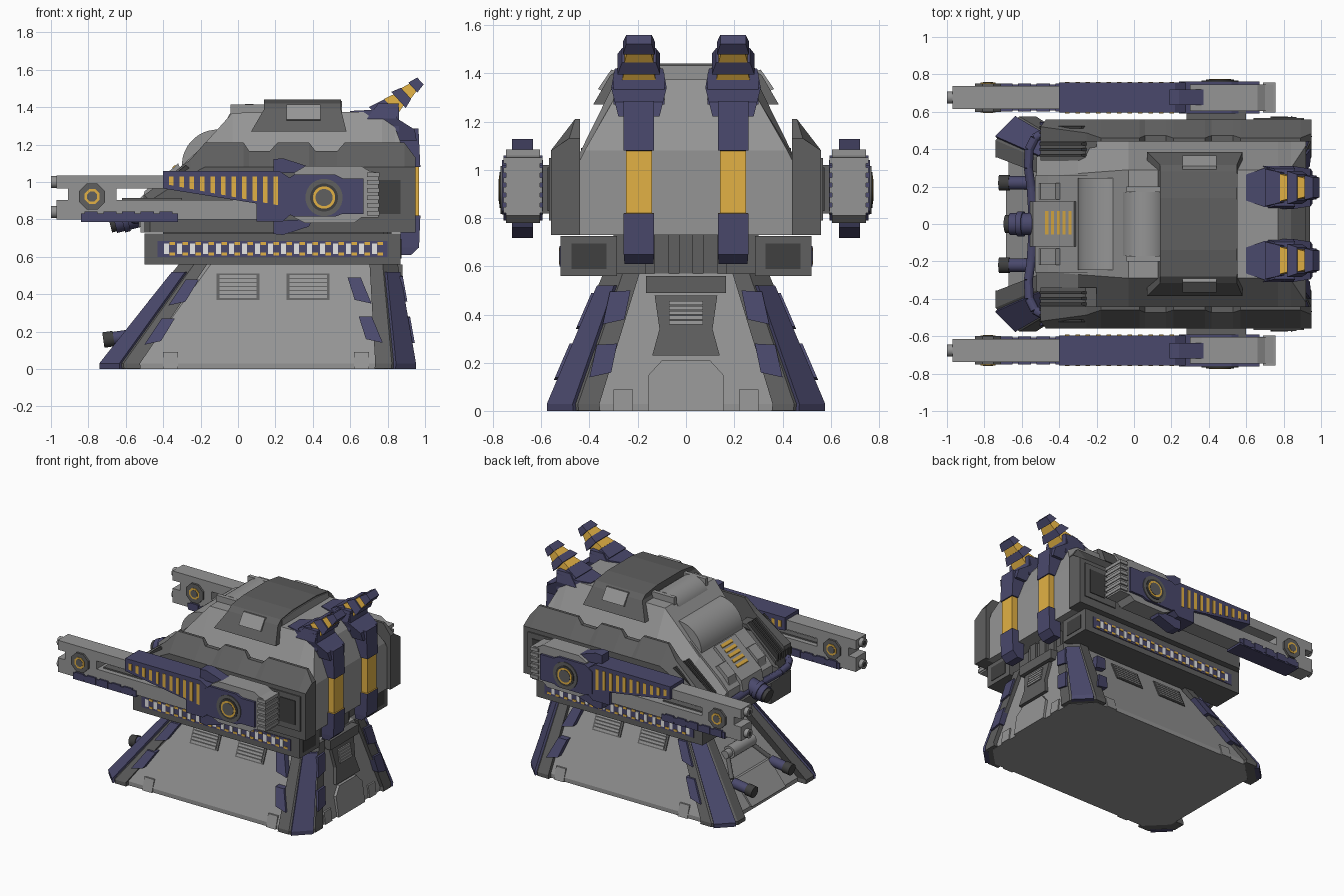
import bpy, bmesh, math
from mathutils import Vector

if "Cube" in bpy.data.objects:
    bpy.data.objects.remove(bpy.data.objects["Cube"])

def material(name, r, g, b):
    m = bpy.data.materials.new(name)
    m.diffuse_color = (r, g, b, 1)
    m.use_nodes = True
    m.node_tree.nodes["Principled BSDF"].inputs["Base Color"].default_value = m.diffuse_color
    return m

LIGHT = material("light_grey", .30, .30, .30)
DARK = material("dark_grey", .115, .115, .115)
BLACK = material("charcoal", .05, .05, .05)
BLUE = material("navy_blue", .068, .066, .15)
GOLD = material("amber", .76, .44, .058)
WHITE = material("pale_white", 1, 1, 1)

# ---- helpers: everything is built in world space, 'm' mirrors across y ----
def loft(name, rings, mats, m=False, smooth=False):
    bm = bmesh.new()
    mats = mats if isinstance(mats, list) else [mats]
    vs = [[bm.verts.new(p) for p in r] for r in rings]
    n = len(rings[0])
    slots = list(dict.fromkeys(mats))
    for k in range(len(vs) - 1):
        for i in range(n):
            f = bm.faces.new((vs[k][i], vs[k][(i+1) % n], vs[k+1][(i+1) % n], vs[k+1][i]))
            f.material_index = slots.index(mats[k % len(mats)])
    bm.faces.new(vs[0][::-1]).material_index = slots.index(mats[0])
    bm.faces.new(vs[-1]).material_index = slots.index(mats[(len(vs) - 2) % len(mats)])
    bmesh.ops.recalc_face_normals(bm, faces=bm.faces)
    me = bpy.data.meshes.new(name)
    bm.to_mesh(me)
    bm.free()
    for s in slots:
        me.materials.append(s)
    ob = bpy.data.objects.new(name, me)
    bpy.context.collection.objects.link(ob)
    if m:
        mod = ob.modifiers.new("mirror", 'MIRROR')
        mod.use_axis = (False, True, False)
    if smooth:
        bpy.context.view_layer.objects.active = ob
        ob.select_set(True)
        bpy.ops.object.shade_smooth_by_angle()
        ob.select_set(False)
    return ob

def prism(name, pts, y0, y1, mat, m=False):          # x-z outline pulled along y
    return loft(name, [[(x, y, z) for x, z in pts] for y in (y0, y1)], mat, m)

def rect(u0, u1, z0, z1): return [(u0, z0), (u1, z0), (u1, z1), (u0, z1)]

def box(name, x0, x1, y0, y1, z0, z1, mat, m=False):
    return prism(name, rect(x0, x1, z0, z1), y0, y1, mat, m)

def cyl(name, a, b, r, mat, m=False, n=20):
    a, b = Vector(a), Vector(b)
    q = (b - a).to_track_quat('Z', 'Y')
    ring = lambda c: [c + q @ Vector((r * math.cos(t), r * math.sin(t), 0))
                      for t in (2 * math.pi * (i + .5) / n for i in range(n))]
    return loft(name, [ring(a), ring(b)], mat, m, n > 10)

# sloping faces of the pedestal as functions of height
def fy(z): return .575 - .43 * max(z - .03, 0)
def fr(z): return .95 - .18 * max(z - .03, 0)
def fl(z): return -.74 + .8 * max(z - .03, 0)

def plate(name, pts, face, mat, d0, d1, m=False):    # plate lying on a pedestal face
    put = {'y': lambda u, z, d: (u, fy(z) + d, z), 'r': lambda u, z, d: (fr(z) + d, u, z),
           'l': lambda u, z, d: (fl(z) - d, u, z)}[face]
    return loft(name, [[put(u, z, d) for u, z in pts] for d in (d0, d1)], mat, m)

# ---- pedestal ----
def octa(z, i, il, c):
    x0, x1, y = fl(z) + il, fr(z) - i, fy(z) - i
    return [(x0+c, -y, z), (x1-c, -y, z), (x1, -y+c, z), (x1, y-c, z),
            (x1-c, y, z), (x0+c, y, z), (x0, y-c, z), (x0, -y+c, z)]
loft("pedestal_body", [octa(0, .03, .07, .14), octa(.03, .03, .07, .14), octa(.57, .03, .08, .09)], LIGHT)
for tag, f, s in (("left", fl, 1), ("right", fr, -1)):
    def leg(z):
        t = z / .57
        c, w, x, y = .13 - .05*t, .22 - .07*t, f(z), fy(z)
        lift = .002 if z == 0 else z                  # keeps the underside of the body on top
        return [(x+s*w, y, lift), (x+s*c, y, lift), (x, y-c, lift), (x, y-w, lift), (x+s*w, y-w, lift)]
    def strip(z):
        t = z / .57
        c, x, y, o = .13 - .05*t, f(z), fy(z), .012
        A, B = Vector((x+s*c*.92, y-c*.08, z)), Vector((x+s*c*.08, y-c*.92, z))
        d = Vector((-s*o, o, 0))
        return [A + d, B + d, B - d, A - d]
    loft(tag + "_leg", [leg(z) for z in (0, .03, .57)], DARK, True)
    loft(tag + "_leg_armour", [strip(z) for z in (0, .03, .52)], BLUE, True)
for i, (x, z, k) in enumerate(((-.29, .41, .45), (-.42, .20, .45), (.65, .42, -.2), (.71, .21, -.2))):
    s = k / abs(k)
    plate(f"leg_tab_{i}", [(x-.05*s-.07*k, z-.07), (x+.04*s-.07*k, z-.05), (x+.05*s+.07*k, z+.07),
                           (x-.02*s+.07*k, z+.07)], 'y', BLUE, -.04, .015, True)
for i, (u, z) in enumerate(((.255, .43), (.31, .21))):
    plate(f"end_tab_{i}", [(u, z-.05), (u+.09, z-.07), (u+.06, z+.065), (u-.025, z+.07)], 'r', BLUE, -.04, .015, True)
for x in (0, .375):                                   # side vents
    plate("side_vent", rect(x-.115, x+.115, .37, .51), 'y', DARK, -.05, -.022, True)
    for i in range(6):
        plate("vent_slat", rect(x-.1, x+.1, .381+i*.021, .397+i*.021), 'y', LIGHT, -.03, -.014, True)
for x in (-.36, .66):
    plate("foot_block", rect(x-.04, x+.04, 0, .09), 'y', LIGHT, -.05, -.018, True)
# rear door and panel
plate("rear_door", [(-.155, 0), (.155, 0), (.155, .15), (.1, .21), (-.1, .21), (-.155, .15)], 'r', LIGHT, -.05, -.01)
plate("rear_panel", [(-.14, .23), (.14, .23), (.11, .34), (.13, .48), (-.13, .48), (-.11, .34)], 'r', DARK, -.05, -.005)
for i in range(5):
    plate("rear_slat", rect(-.07, .07, .36+i*.02, .376+i*.02), 'r', LIGHT, -.02, .005)
plate("rear_foot_block", rect(.22, .3, 0, .09), 'r', LIGHT, -.05, -.018, True)
# machinery on the sloping left deck
plate("deck_step", rect(-.2, .2, .03, .2), 'l', LIGHT, -.12, -.055)
cyl("deck_canister", (-.44, -.14, .34), (-.44, .12, .34), .045, LIGHT)
cyl("deck_canister_cap", (-.44, .12, .34), (-.44, .17, .34), .03, LIGHT)
cyl("deck_nozzle", (-.55, .22, .18), (-.69, .22, .16), .036, BLUE, True)
cyl("deck_nozzle_rim", (-.665, .22, .163), (-.72, .22, .155), .042, BLACK, True)
cyl("deck_hose", (-.53, .22, .2), (-.42, .12, .33), .018, DARK, True)

# ---- turntable and side rails ----
box("neck", -.08, .36, -.2, .2, .5, .76, DARK)
box("rear_column", .3, .8, -.17, .17, .48, .76, DARK)
box("rear_column_sill", .7, .88, -.165, .165, .49, .56, DARK)
for y in (-.1, 0, .1):
    box("column_rib", .78, .82, y-.03, y+.03, .56, .75, DARK)
box("turntable", -.4, .78, -.3, .3, .56, .75, DARK)
box("side_rail", -.5, .87, .285, .52, .56, .725, DARK, True)
box("rail_end_recess", .865, .874, .33, .475, .59, .695, BLACK, True)
box("rail_strip", -.43, .8, .515, .524, .6, .685, BLUE, True)
for i in range(17):
    x = -.36 + i * .0695
    box("rail_light", x-.036, x-.01, .52, .527, .615, .67, WHITE, True)
    box("rail_lamp_top", x-.006, x+.024, .52, .527, .663, .678, GOLD, True)
    box("rail_lamp_low", x-.006, x+.024, .52, .527, .607, .622, GOLD, True)

# ---- hull ----
def sec(x, w, zm, wt, zt):
    return [(x, -w, .73), (x, w, .73), (x, w, zm), (x, wt, zt), (x, -wt, zt), (x, -w, zm)]
loft("hull", [sec(-.52, .36, .8, .25, .87), sec(-.3, .44, .98, .27, 1.07), sec(-.03, .46, 1.03, .29, 1.37),
              sec(.77, .46, 1.03, .29, 1.375), sec(.84, .46, 1.03, .3, 1.29), sec(.92, .46, 1.0, .42, 1.08)], LIGHT)
top = [(.95, 1.13), (.89, 1.21), (.57, 1.21), (.53, 1.165), (.415, 1.165), (.38, 1.21), (.21, 1.21),
       (.17, 1.165), (.06, 1.165), (.03, 1.21), (-.176, 1.21), (-.255, 1.12)]
ends = [(-.5, .93), (-.5, .73), (.95, .73)]
loft("hull_side_armour", [[(x, .44, z) for x, z in top + ends],
     [(x, .46 + .3*(1.21-z), z) for x, z in top] + [(x, .52 if x < 0 else .55, z) for x, z in ends],
     [(x, .56, 1.08 if x > -.2 else 1.04) for x, z in top] +
     [(max(x, -.47), .56, min(z, .9)) for x, z in ends]], DARK, True)
loft("front_corner", [[(-.5, .34, z), (-.5, .5, z), (-.2, .5, z), (-.2, .34, z)] for z in (.73, .86)]
     + [[(-.26, .34, 1.07), (-.26, .45, 1.07), (-.2, .45, 1.07), (-.2, .34, 1.07)]], DARK, True)
for i in range(6):                                    # slanted grille fins on front corners
    y = .36 + i * .03
    prism("grille_fin", [(-.505, .85), (-.505, .9), (-.28, 1.09), (-.24, 1.06)], y, y+.015, BLACK, True)
box("hull_side_frame", .64, .91, .555, .568, .79, 1.05, DARK, True)
box("hull_side_recess", .74, .87, .565, .573, .83, 1.01, BLACK, True)

# front hood, rounded sensor housing and nozzle
prism("hood", [(-.53, .76), (-.53, .87), (-.46, .95), (-.32, 1.07), (-.1, 1.27), (-.02, 1.3), (-.02, .76)], -.26, .26, LIGHT)
cyl("sensor_drum", (-.11, -.245, 1.09), (-.11, .245, 1.09), .19, LIGHT, n=40)
prism("hood_step", [(-.56, .8), (-.54, .9), (-.32, 1.1), (-.28, 1.0)], -.12, .12, LIGHT)
prism("hood_cheek", [(-.52, .84), (-.5, .95), (-.42, 1.02), (-.36, .98)], .13, .22, LIGHT, True)
for i in range(5):
    x = -.475 + i * .031
    z = .9 + (x + .54) * .91
    prism("hood_slit", [(x, z-.02), (x, z+.006), (x+.017, z+.021), (x+.017, z)], -.055, .07, GOLD)
cyl("front_nozzle", (-.48, 0, .83), (-.66, 0, .785), .06, BLUE)
cyl("front_nozzle_rim", (-.59, 0, .803), (-.62, 0, .795), .068, BLUE)
cyl("front_nozzle_tip", (-.65, 0, .787), (-.685, 0, .778), .05, BLACK)
path = [(-.46, .5, .84), (-.53, .46, .83), (-.56, .4, .82), (-.565, .3, .81), (-.55, .2, .8), (-.54, .04, .8)]
for a, b in zip(path, path[1:]):
    cyl("front_hose", a, b, .025, BLUE, True, 12)

# roof
cyl("roof_drum", (.06, -.17, 1.29), (.06, .17, 1.29), .128, LIGHT, n=40)
box("roof_drum_cheek", -.04, .14, .17, .2, 1.34, 1.415, LIGHT, True)
def roof(x0, x1, y, z): return [(x0, -y, z), (x1, -y, z), (x1, y, z), (x0, y, z)]
loft("roof_hatch", [roof(.07, .58, .385, 1.27), roof(.14, .55, .315, 1.39), roof(.14, .55, .28, 1.42),
                    roof(.14, .55, .14, 1.44)], DARK)
loft("hatch_end", [[(x, -.27, 1.36), (x, .27, 1.36), (x, .27, 1.415), (x, .13, 1.432), (x, -.13, 1.432),
                    (x, -.27, 1.415)] for x in (.52, .557)], LIGHT)
loft("hatch_handle", [[(x, .33, 1.32), (x, .365, 1.335), (x, .31, 1.415), (x, .27, 1.405)] for x in (.26, .44)], LIGHT, True)

# ---- rear fins with swept horns ----
def band(x0, x1, h, z): return [(x0, .195-h, z), (x1, .195-h, z), (x1, .195+h, z), (x0, .195+h, z)]
loft("fin_strip", [band(.87, .925, .06, .61), band(.87, .968, .063, .65), band(.87, .975, .063, .82),
                   band(.87, .968, .054, .821), band(.87, .968, .054, 1.079), band(.85, .975, .063, 1.08),
                   band(.79, .965, .063, 1.285)], [BLUE, BLUE, GOLD, GOLD, BLUE, BLUE], True)
loft("fin_collar", [band(.84, .955, .085, 1.22), band(.8, .945, .1, 1.28), band(.69, .85, .115, 1.34),
                    band(.75, .86, .1, 1.42)], BLUE, True)
loft("fin_root", [[(x, .195-h, z0), (x, .195+h, z0), (x, .195+h, z1), (x, .195-h, z1)] for x, h, z0, z1 in
                  ((.6, .07, 1.33, 1.38), (.7, .105, 1.29, 1.385), (.86, .105, 1.27, 1.40))], BLUE, True)
for i, (t0, t1, h, th, mat) in enumerate(((0, .3, .1, .075, BLUE), (.3, .5, .072, .055, GOLD),
        (.48, .66, .088, .058, BLUE), (.66, .84, .06, .038, GOLD), (.82, 1, .066, .036, BLUE))):
    def cut(t, h, th):
        x, z = .75 + .225*t, 1.345 + .195*t
        return [(x-th*.67, .195-h, z+th*.74), (x+th*.67, .195-h, z-th*.74),
                (x+th*.67, .195+h, z-th*.74), (x-th*.67, .195+h, z+th*.74)]
    loft(f"horn_{i}", [cut(t0, h, th), cut(t1, h*.8, th*.7)], mat, True)

# ---- side guns ----
box("gun_mount", .28, .6, .54, .63, .82, 1.02, DARK, True)
G = (.615, .737)
prism("gun_upper_rail", rect(-.97, -.2, .965, 1.035), *G, LIGHT, True)
prism("gun_lower_rail", rect(-.97, .2, .8, .905), *G, LIGHT, True)
box("gun_front_block", -.91, -.65, *G, .9, .97, LIGHT, True)
box("gun_rail_inlay", -.62, -.3, .65, .7, .895, .915, DARK, True)
for z in (.84, 1.0):
    cyl("muzzle", (-.95, .676, z), (-1, .676, z), .032, LIGHT, True)
    cyl("muzzle_bore", (-.99, .676, z), (-1.0005, .676, z), .018, BLACK, True)
for name, r, d, mat in (("barrel_disc", .075, .076, DARK), ("barrel_disc_ring", .043, .08, GOLD),
                        ("barrel_disc_hub", .029, .082, DARK)):
    cyl(name, (-.78, .676-d, .922), (-.78, .676+d, .922), r, mat, True, 8)
box("gun_under_guard", -.84, -.32, .608, .744, .785, .815, BLUE, True)
box("under_guard_skirt", -.84, -.32, .606, .746, .8, .832, BLUE, True)
for i in range(5):
    box("under_guard_block", -.82+i*.1, -.75+i*.1, .602, .75, .79, .842, BLUE, True)
prism("gun_shroud", [(-.4, 1.06), (-.4, .965), (.1, .885), (.1, .79), (.24, .79), (.28, .825), (.5, .825),
                     (.5, 1.02), (.28, 1.02), (.22, 1.06)], .595, .757, BLUE, True)
for i in range(11):
    x = -.37 + i * .056
    prism("shroud_slot", [(x, 1.03), (x, .985-i*.0105), (x+.024, .981-i*.0105), (x+.024, 1.03)], .592, .76, GOLD, True)
for tag, s in (("upper", 1), ("lower", -1)):
    Z = lambda d: .922 + s * d
    prism(tag + "_flap", [(.19, Z(.2)), (.24, Z(.205)), (.38, Z(.16)), (.4, Z(.12)), (.19, Z(.13))], .635, .72, BLUE, True)
prism("gun_breech", [(.3, .81), (.36, .78), (.62, .78), (.66, .81), (.75, .81), (.75, 1.05), (.7, 1.06),
                     (.66, 1.085), (.36, 1.085), (.3, 1.05)], .605, .745, LIGHT, True)
for i in range(6):
    z = .822 + i * .041
    box("breech_rib", .69, .756, .595, .757, z, z+.024, LIGHT, True)
prism("breech_armour", [(.24, .84), (.3, .815), (.52, .815), (.56, .83), (.67, .83), (.67, 1.02), (.56, 1.02),
                        (.52, 1.04), (.3, 1.04), (.24, 1.0)], .592, .762, BLUE, True)
for name, r, d, mat in (("pivot_disc", .1, .768, DARK), ("pivot_rim", .075, .772, BLACK),
                        ("pivot_ring", .06, .774, GOLD), ("pivot_hub", .046, .776, DARK)):
    cyl(name, (.46, .6, .917), (.46, d, .917), r, mat, True, 24)
